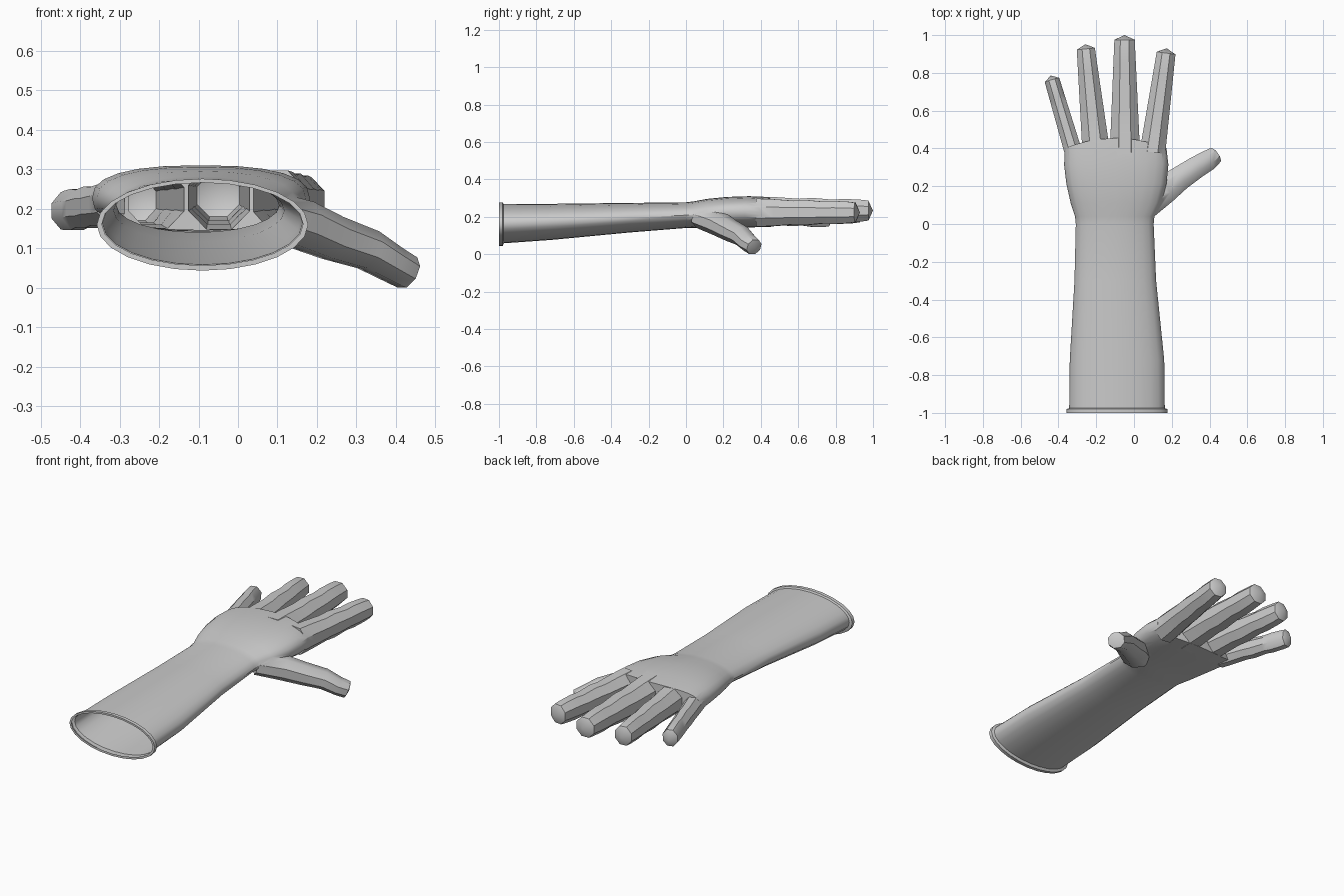
import bpy, bmesh
from math import cos, sin, pi, copysign
from mathutils import Vector

if "Cube" in bpy.data.objects:
    bpy.data.objects.remove(bpy.data.objects["Cube"])


def make_object(name, bm):
    bmesh.ops.recalc_face_normals(bm, faces=bm.faces)
    mesh = bpy.data.meshes.new(name)
    bm.to_mesh(mesh)
    bm.free()
    ob = bpy.data.objects.new(name, mesh)
    bpy.context.collection.objects.link(ob)
    return ob


def bridge(bm, rings):
    n = len(rings[0])
    for a, b in zip(rings, rings[1:]):
        for i in range(n):
            j = (i + 1) % n
            bm.faces.new((a[i], a[j], b[j], b[i]))


def spow(v, p):
    return copysign(abs(v) ** p, v)


# sleeve and palm: y, left, right, bottom, top, squareness, end bow
SECTIONS = [
    (-1.0, -.345, .165, .068, .278, 1, 0),
    (-1.0, -.358, .178, .055, .288, 1, 0),
    (-.98, -.358, .178, .055, .288, 1, 0),
    (-.975, -.343, .163, .07, .279, 1, 0),
    (-.72, -.34, .16, .088, .281, 1, 0),
    (-.3, -.315, .117, .128, .286, 1, 0),
    (0, -.308, .104, .152, .289, 1, 0),
    (.04, -.312, .108, .152, .294, .95, 0),
    (.11, -.335, .145, .155, .307, .9, 0),
    (.22, -.358, .172, .158, .318, .85, .1),
    (.34, -.37, .182, .155, .322, .8, .35),
    (.455, -.366, .172, .158, .315, .75, .75),
]
SIDES = 24


def make_body():
    bm = bmesh.new()
    rings = []
    for y, x0, x1, z0, z1, p, bow in SECTIONS:
        cx, rx, cz, rz = (x0 + x1) / 2, (x1 - x0) / 2, (z0 + z1) / 2, (z1 - z0) / 2
        ring = []
        for i in range(SIDES):
            a = 2 * pi * i / SIDES
            dx = rx * spow(cos(a), p)
            ring.append(bm.verts.new((cx + dx, y - bow * dx * dx, cz + rz * spow(sin(a), p))))
        rings.append(ring)
    bridge(bm, rings)
    bm.faces.new(rings[0])
    # knuckle end closed with vertical strips
    e, n = rings[-1], SIDES
    bm.faces.new((e[0], e[1], e[n - 1]))
    for i in range(1, n // 2 - 1):
        bm.faces.new((e[i], e[i + 1], e[n - i - 1], e[n - i]))
    bm.faces.new((e[n // 2 - 1], e[n // 2], e[n // 2 + 1]))
    return make_object("glove", bm)


def make_digit(name, stations, cap):
    """Eight-sided tube through (x, y, z, half width, half height) with a pointed cap."""
    bm = bmesh.new()
    pts = [Vector(s[:3]) for s in stations]
    rings = []
    for k, s in enumerate(stations):
        d = (pts[min(k + 1, len(pts) - 1)] - pts[max(k - 1, 0)]).normalized()
        side = d.cross(Vector((0, 0, 1))).normalized()
        up = side.cross(d)
        ring = []
        for i in range(8):
            a = 2 * pi * (i + .5) / 8
            ring.append(bm.verts.new(pts[k] + (side * s[3] * cos(a) + up * s[4] * sin(a)) / cos(pi / 8)))
        rings.append(ring)
    bridge(bm, rings)
    bm.faces.new(rings[0])
    apex = bm.verts.new(pts[-1] + d * cap)
    for i in range(8):
        bm.faces.new((rings[-1][i], rings[-1][(i + 1) % 8], apex))
    return make_object(name, bm)


# fingers: root, tip, half width at root and tip, half height at root and tip
FINGERS = {
    "little_finger": ((-.312, .35, .225), (-.434, .762, .206), .047, .04, .054, .048),
    "ring_finger": ((-.2, .38, .236), (-.255, .927, .234), .073, .048, .076, .054),
    "middle_finger": ((-.048, .38, .238), (-.05, .975, .245), .08, .054, .082, .055),
    "index_finger": ((.098, .38, .234), (.17, .905, .235), .068, .05, .075, .054),
}
BUMPS = [(0, 1), (.18, 1), (.38, .94), (.5, 1.04), (.68, .95), (.78, 1.05), (.93, 1.03), (1, .97)]

digits = []
for name, (root, tip, w0, w1, h0, h1) in FINGERS.items():
    root, tip = Vector(root), Vector(tip)
    st = [(*root.lerp(tip, t), w0 + (w1 - w0) * t, (h0 + (h1 - h0) * t) * b) for t, b in BUMPS]
    digits.append(make_digit(name, st, .025))

# thumb
digits.append(make_digit("thumb", [
    (.05, .09, .205, .075, .055), (.16, .18, .172, .074, .06), (.24, .24, .138, .064, .055),
    (.33, .3, .108, .058, .05), (.39, .335, .072, .054, .044), (.43, .364, .05, .044, .042)], .012))

# merge the digits into the palm
glove = make_body()
bpy.context.view_layer.objects.active = glove
glove.select_set(True)
for d in digits:
    mod = glove.modifiers.new(d.name, 'BOOLEAN')
    mod.operation = 'UNION'
    mod.solver = 'EXACT'
    mod.object = d
    bpy.ops.object.modifier_apply(modifier=mod.name)
    bpy.data.objects.remove(d, do_unlink=True)

# open the cuff so the glove is hollow
bm = bmesh.new()
bm.from_mesh(glove.data)
end = [f for f in bm.faces if f.normal.y < -.9 and f.calc_center_median().y < -.99
       and abs(f.calc_center_median().x + .09) < .1 and abs(f.calc_center_median().z - .173) < .05]
bmesh.ops.delete(bm, geom=end, context='FACES')
bm.to_mesh(glove.data)
bm.free()

# ground the model
low = min(v.co.z for v in glove.data.vertices)
for v in glove.data.vertices:
    v.co.z -= low

bpy.ops.object.select_all(action='DESELECT')
glove.select_set(True)
bpy.context.view_layer.objects.active = glove
bpy.ops.object.shade_smooth_by_angle(angle=40 * pi / 180)
